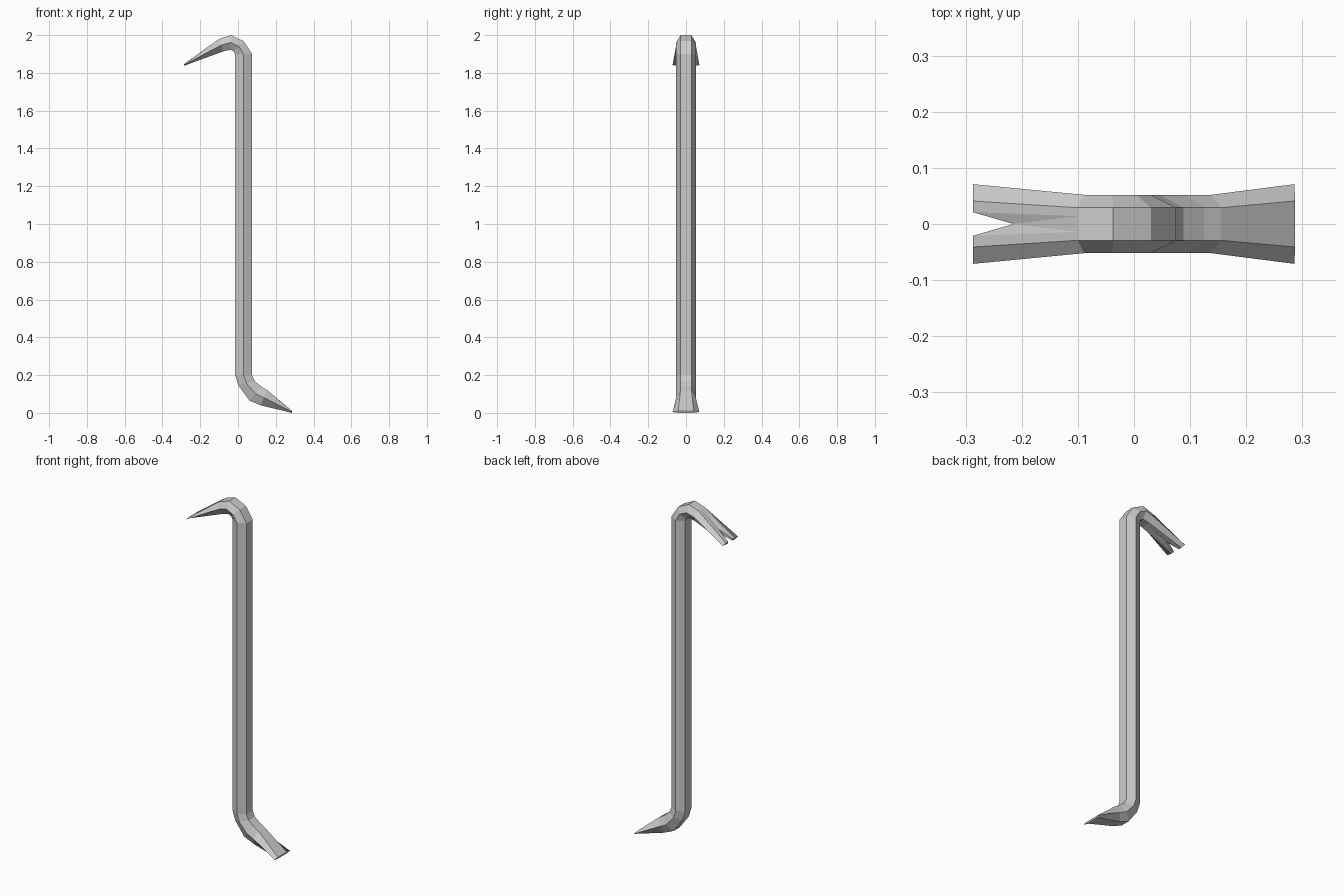
import bpy, bmesh

if "Cube" in bpy.data.objects:
    bpy.data.objects.remove(bpy.data.objects["Cube"])

bm = bmesh.new()


def section(outer, inner, flat, wide):
    """Six-sided ring: two flat edges (outer and inner) and a ridge on each side."""
    mid = [(p + q) / 2 for p, q in zip(outer, inner)]
    pts = [(outer, flat), (mid, wide), (inner, flat),
           (inner, -flat), (mid, -wide), (outer, -flat)]
    return [bm.verts.new((p[0], y, p[1])) for p, y in pts]


# Bent bar, from the chisel tip up to the root of the claw
F, W = 0.029, 0.052
stations = [
    ((0.287, 0.010), (0.285, 0.000), 0.041, 0.071),
    ((0.155, 0.120), (0.120, 0.040), F, W),
    ((0.125, 0.138), (0.060, 0.066), F, W),
    ((0.088, 0.168), (0.002, 0.145), F, W),
    ((0.075, 0.200), (-0.015, 0.200), F, W),
    ((0.075, 1.900), (-0.015, 1.897), F, W),
    ((0.030, 1.968), (-0.022, 1.914), F, W),
    ((-0.037, 2.000), (-0.040, 1.922), F, W),
    ((-0.100, 1.980), (-0.078, 1.914), F, W),
]
rings = [section(*s) for s in stations]
bm.faces.new(rings[0])
for r, n in zip(rings, rings[1:]):
    for k in range(6):
        j = (k + 1) % 6
        bm.faces.new((r[k], r[j], n[j], n[k]))

# Claw root: split both flat edges to start the nail groove
root = rings[-1]


def split_flat(p, q):
    _, a = bmesh.utils.edge_split(bm.edges.get((p, q)), p, 0.26)
    _, b = bmesh.utils.edge_split(bm.edges.get((a, q)), a, 0.65)
    a.co.y, b.co.y = 0.014, -0.014
    return a, b


top = split_flat(root[0], root[5])
low = split_flat(root[2], root[3])
notch_top = bm.verts.new((-0.215, 0, 1.891))
notch_low = bm.verts.new((-0.215, 0, 1.866))
bm.faces.new((top[0], top[1], notch_top))
bm.faces.new((low[0], low[1], notch_low))

# Two mirrored prongs
for i, s in enumerate((1, -1)):
    o, m, n = root[:3] if s > 0 else (root[5], root[4], root[3])
    t0, t1, t2, t3, t4 = [bm.verts.new((-0.287, s * y, z)) for y, z in
                          ((0.041, 1.846), (0.071, 1.841), (0.041, 1.837),
                           (0.021, 1.837), (0.021, 1.846))]
    for f in ((o, m, t1, t0), (m, n, t2, t1), (n, low[i], t3, t2),
              (low[i], notch_low, t3), (notch_low, notch_top, t4, t3),
              (notch_top, top[i], t4), (top[i], o, t0, t4),
              (t0, t1, t2, t3, t4)):
        bm.faces.new(f)

bmesh.ops.recalc_face_normals(bm, faces=bm.faces)
mesh = bpy.data.meshes.new("pry_bar")
bm.to_mesh(mesh)
bm.free()
bpy.context.collection.objects.link(bpy.data.objects.new("pry_bar", mesh))
